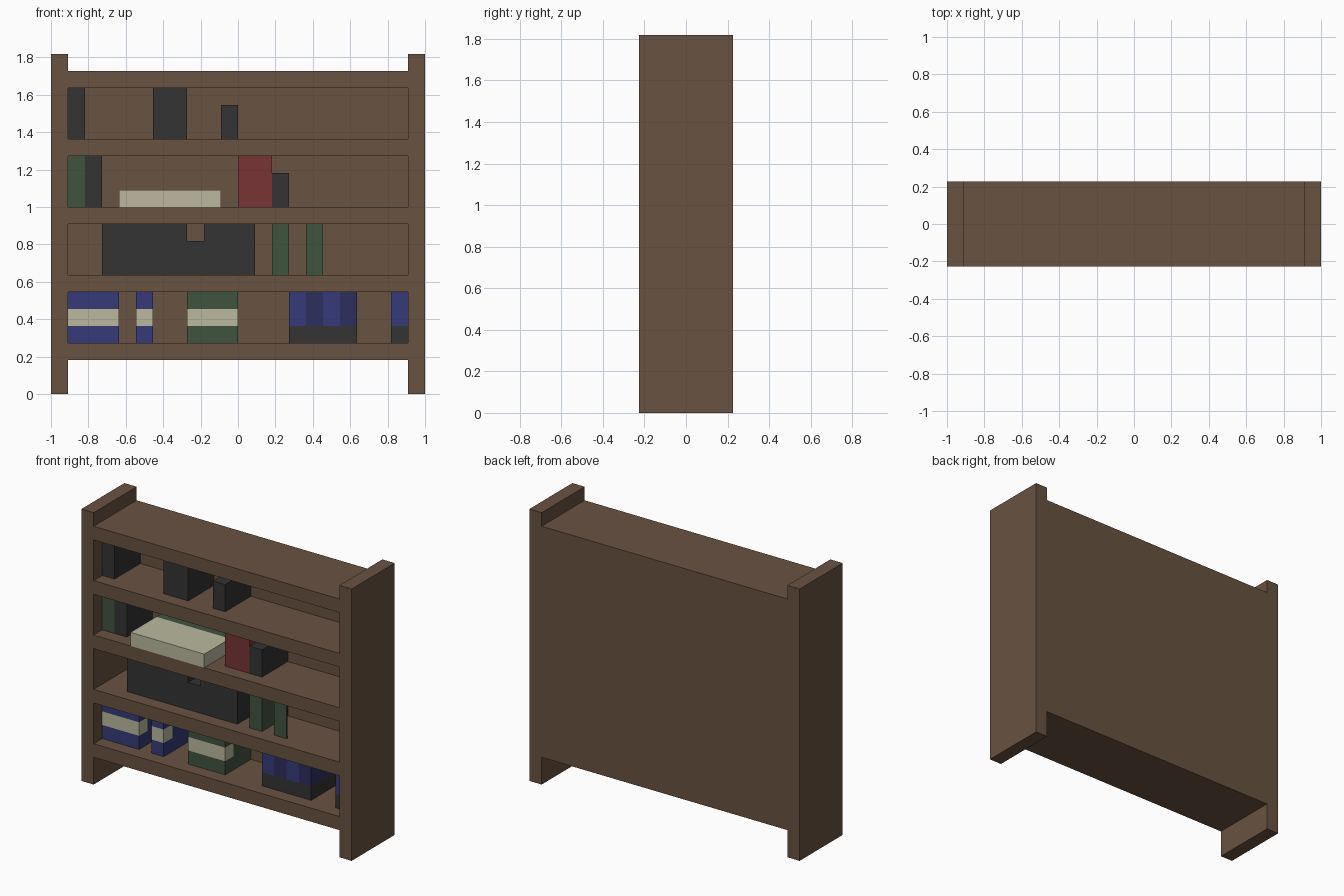
import bpy, bmesh

cube = bpy.data.objects.get("Cube")
if cube:
    bpy.data.objects.remove(cube, do_unlink=True)

U = 1 / 11  # the whole bookcase sits on a 22 x 5 x 20 block grid


def material(name, srgb):
    lin = [((c / 255 + 0.055) / 1.055) ** 2.4 for c in srgb]
    m = bpy.data.materials.new(name)
    m.use_nodes = True
    m.diffuse_color = (*lin, 1)
    bsdf = m.node_tree.nodes["Principled BSDF"]
    bsdf.inputs["Base Color"].default_value = (*lin, 1)
    bsdf.inputs["Roughness"].default_value = 0.9
    return m


WOOD = material("brown wood", (104, 82, 65))
DARK = material("charcoal", (51, 51, 51))
GREEN = material("green", (64, 83, 63))
RED = material("red", (120, 52, 53))
CREAM = material("cream", (187, 185, 158))
BLUE = material("blue", (53, 58, 120))
NAVY = material("navy", (45, 46, 92))


def block(name, mat, x, z, y=(1, 4)):
    """Box from grid ranges: x from the left edge, y from the front, z from the floor."""
    bm = bmesh.new()
    bmesh.ops.create_cube(bm, size=1)
    for v in bm.verts:
        i, j, k = (r[1] if c > 0 else r[0] for c, r in zip(v.co, (x, y, z)))
        v.co = ((i - 11) * U, (j - 2.5) * U, k * U)
    mesh = bpy.data.meshes.new(name)
    bm.to_mesh(mesh)
    bm.free()
    mesh.materials.append(mat)
    ob = bpy.data.objects.new(name, mesh)
    bpy.context.collection.objects.link(ob)
    return ob


def banded_book(name, mat, x):
    """Book on the lowest shelf with a cream label block set into its spine."""
    block(name + "_bottom", mat, x, (3, 4))
    block(name + "_middle", mat, x, (4, 5), (2, 4))
    block(name + "_label", CREAM, x, (4, 5), (1, 2))
    block(name + "_top", mat, x, (5, 6))


# Case
block("right_side", WOOD, (0, 1), (0, 20), (0, 5))
block("left_side", WOOD, (21, 22), (0, 20), (0, 5))
block("back_panel", WOOD, (1, 21), (2, 19), (4, 5))
for n in range(5):
    z = 2 + 4 * n
    block(f"shelf_{n + 1}", WOOD, (1, 21), (z, z + 1), (0, 4))

# Lowest shelf
banded_book("wide_blue_book", BLUE, (1, 4))
banded_book("narrow_blue_book", BLUE, (5, 6))
banded_book("green_labelled_book", GREEN, (8, 11))
block("book_set_base", DARK, (14, 18), (3, 4))
for n in range(4):
    block(f"book_set_volume_{n + 1}", NAVY if n % 2 else BLUE, (14 + n, 15 + n), (4, 6))
block("end_book_base", DARK, (20, 21), (3, 4))
block("end_book", BLUE, (20, 21), (4, 6))

# Second shelf
block("dark_row_left", DARK, (3, 8), (7, 10))
block("dark_row_short", DARK, (8, 9), (7, 9))
block("dark_row_right", DARK, (9, 12), (7, 10))
block("green_book", GREEN, (13, 14), (7, 10))
block("thin_green_book", GREEN, (15, 16), (7, 10), (1, 1.1))

# Third shelf
block("green_end_book", GREEN, (1, 2), (11, 14))
block("dark_end_book", DARK, (2, 3), (11, 14))
block("lying_book_pages", CREAM, (4, 10), (11, 12), (0, 3))
block("lying_book_spine", GREEN, (4, 10), (11, 12), (3, 4))
block("red_book", RED, (11, 13), (11, 14))
block("dark_short_book", DARK, (13, 14), (11, 13))

# Top shelf
block("top_dark_end_book", DARK, (1, 2), (15, 18))
block("top_dark_wide_book", DARK, (6, 8), (15, 18))
block("top_dark_short_book", DARK, (10, 11), (15, 17))
